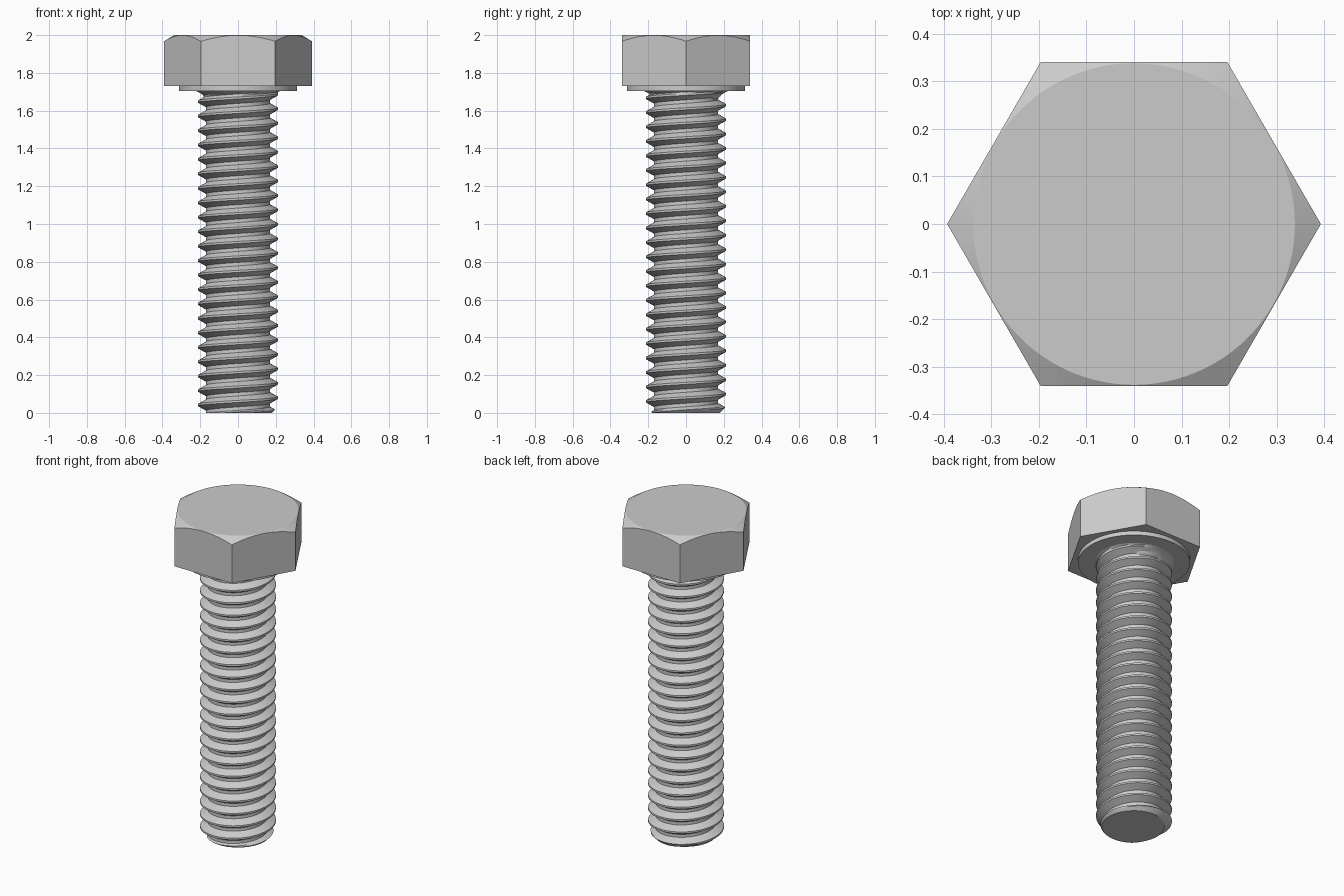
import bpy, bmesh
from math import pi, cos, sin, radians

if "Cube" in bpy.data.objects:
    bpy.data.objects.remove(bpy.data.objects["Cube"])

PITCH, MAJOR, ROOT = 0.0765, 0.212, 0.17
NECK_Z, HEAD_Z, TOP_Z = 1.705, 1.73, 2.0


def finish(bm, name):
    bmesh.ops.recalc_face_normals(bm, faces=bm.faces[:])
    mesh = bpy.data.meshes.new(name)
    bm.to_mesh(mesh)
    bm.free()
    obj = bpy.data.objects.new(name, mesh)
    bpy.context.collection.objects.link(obj)
    bpy.ops.object.select_all(action='DESELECT')
    bpy.context.view_layer.objects.active = obj
    obj.select_set(True)
    bpy.ops.object.shade_smooth_by_angle(angle=radians(25))
    return obj


def bridge(bm, a, b, closed=True):
    n = len(a)
    for i in range(n if closed else n - 1):
        j = (i + 1) % n
        bm.faces.new((a[i], a[j], b[j], b[i]))


# Hex head with a conical chamfer on the top corners
def hex_head():
    bm = bmesh.new()
    n, apothem, rim = 96, 0.34, 0.338
    rings = [[], [], []]
    for i in range(n):
        t = 2 * pi * i / n
        r = apothem / cos((t + 1e-9) % (pi / 3) - pi / 6)
        for ring, rad, z in zip(rings, (r, r, rim),
                                (HEAD_Z, TOP_Z - (r - rim) * 0.6, TOP_Z)):
            ring.append(bm.verts.new((rad * cos(t), rad * sin(t), z)))
    bridge(bm, rings[0], rings[1])
    bridge(bm, rings[1], rings[2])
    bm.faces.new(rings[0])
    bm.faces.new(rings[2])
    finish(bm, "hex_head")


# Round bearing face under the head
def washer_face():
    bm = bmesh.new()
    bmesh.ops.create_cone(bm, cap_ends=True, segments=96, radius1=0.313,
                          radius2=0.313, depth=HEAD_Z - NECK_Z + 0.01)
    bmesh.ops.translate(bm, verts=bm.verts,
                        vec=(0, 0, (HEAD_Z + NECK_Z + 0.01) / 2))
    finish(bm, "washer_face")


# Thread radius, with an end chamfer below and a fillet at the neck
def thread_radius(t, z):
    u = ((z - 0.0035 - PITCH * t / (2 * pi)) / PITCH) % 1.0
    d = min(u, 1 - u)                      # distance from the crest
    f = min(1, max(0, (d - 0.07) / 0.31))
    r = MAJOR + (ROOT - MAJOR) * f
    r = min(r, 0.18 + z)
    if z > 1.67:
        r = max(r, 0.18 + 0.045 * ((z - 1.67) / 0.035) ** 2)
    return r


# Threaded shaft: rows follow the helix and are trimmed at both ends
def threaded_shaft():
    bm = bmesh.new()
    n = 72
    steps = (0, 0.07, 0.17, 0.275, 0.38, 0.5, 0.62, 0.725, 0.83, 0.93)
    prev = None
    for turn in range(-2, 24):
        for s in steps:
            row = []
            for i in range(n + 1):
                t = 2 * pi * i / n
                z = 0.0035 + PITCH * (turn + s + i / n)
                z = min(NECK_Z, max(0, z))
                r = thread_radius(t, z)
                row.append(bm.verts.new((r * cos(t), r * sin(t), z)))
            if prev:
                bridge(bm, prev, row, closed=False)
            prev = row
    bmesh.ops.remove_doubles(bm, verts=bm.verts[:], dist=1e-5)
    bmesh.ops.holes_fill(bm, edges=[e for e in bm.edges if e.is_boundary],
                         sides=0)
    finish(bm, "threaded_shaft")


hex_head()
washer_face()
threaded_shaft()
